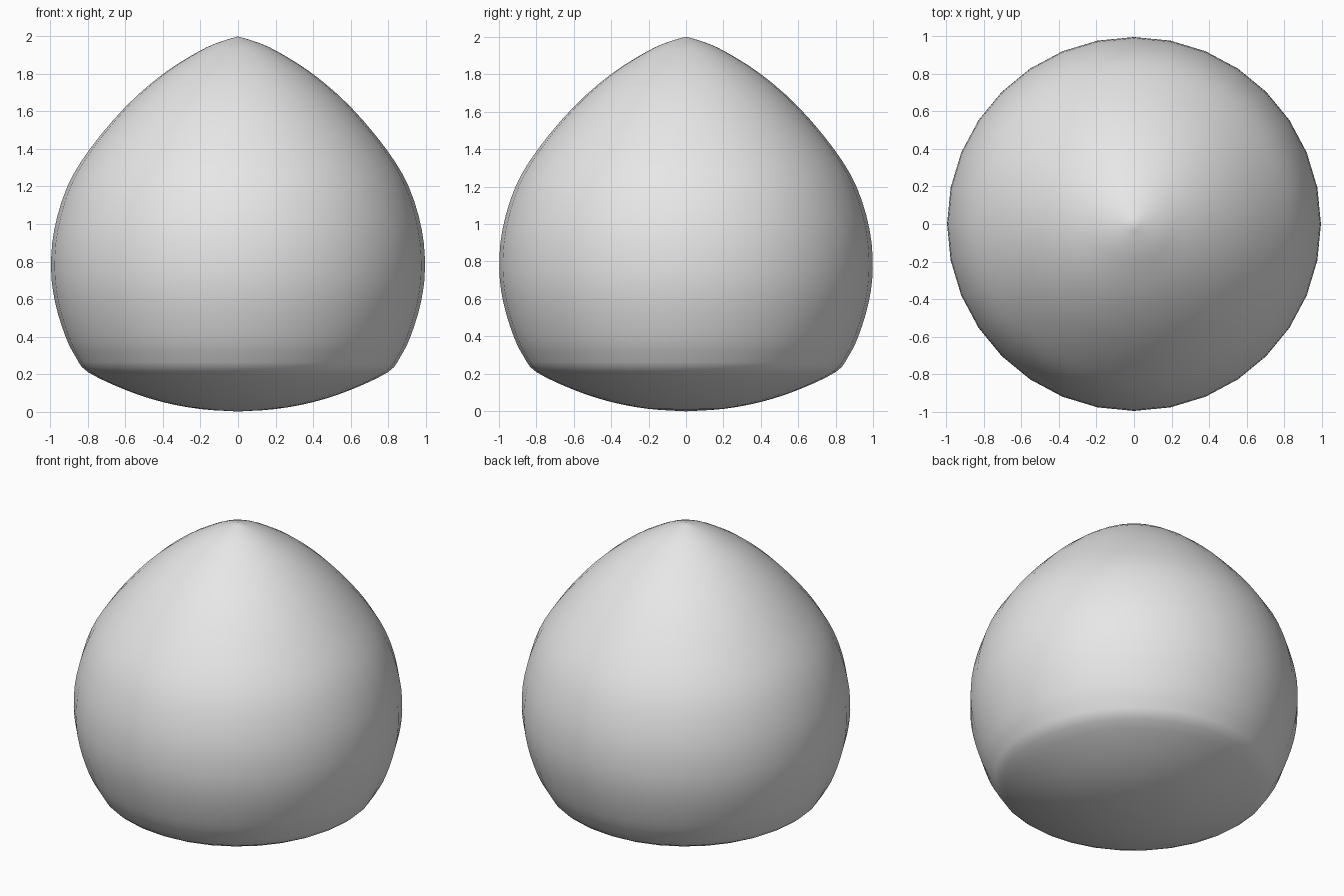
import bpy
import bmesh
import math
from mathutils import Vector

cube = bpy.data.objects.get("Cube")
if cube:
    bpy.data.objects.remove(cube, do_unlink=True)

SEGMENTS = 32
STEPS = 3

# Half profile (radius, height) from the pointed tip to the rounded underside
PROFILE = [(0, 2), (0.1, 1.97), (0.21, 1.92), (0.4, 1.8), (0.6, 1.625),
           (0.79, 1.4), (0.91, 1.2), (0.98, 0.97), (0.997, 0.76),
           (0.975, 0.58), (0.92, 0.4), (0.865, 0.29), (0.8, 0.21),
           (0.6, 0.115), (0.4, 0.05), (0.2, 0.013), (0, 0)]


def smooth_profile(points, steps):
    """Catmull-Rom curve through the points."""
    pts = [Vector(p) for p in points]
    ends = [2 * pts[0] - pts[1]] + pts + [2 * pts[-1] - pts[-2]]
    result = []
    for a, b, c, d in zip(ends, ends[1:], ends[2:], ends[3:]):
        for i in range(steps):
            t = i / steps
            result.append(b + 0.5 * t * (c - a + t * (2 * a - 5 * b + 4 * c - d
                                                      + t * (3 * (b - c) + d - a))))
    return result + [pts[-1]]


# Plain grey surface
grey = bpy.data.materials.new("plain_grey")
grey.use_nodes = True
grey.diffuse_color = (0.8, 0.8, 0.8, 1)
shader = next(n for n in grey.node_tree.nodes if n.type == "BSDF_PRINCIPLED")
shader.inputs["Base Color"].default_value = grey.diffuse_color

# Teardrop body, turned around the vertical axis
bm = bmesh.new()
verts = [bm.verts.new((p.x, 0, p.y)) for p in smooth_profile(PROFILE, STEPS)]
edges = [bm.edges.new(pair) for pair in zip(verts, verts[1:])]
bmesh.ops.spin(bm, geom=verts + edges, cent=(0, 0, 0), axis=(0, 0, 1),
               angle=math.tau, steps=SEGMENTS)
bmesh.ops.remove_doubles(bm, verts=bm.verts, dist=0.0005)
bmesh.ops.recalc_face_normals(bm, faces=bm.faces)
for face in bm.faces:
    face.smooth = True

mesh = bpy.data.meshes.new("teardrop_body")
bm.to_mesh(mesh)
bm.free()
mesh.materials.append(grey)
body = bpy.data.objects.new("teardrop_body", mesh)
bpy.context.collection.objects.link(body)
